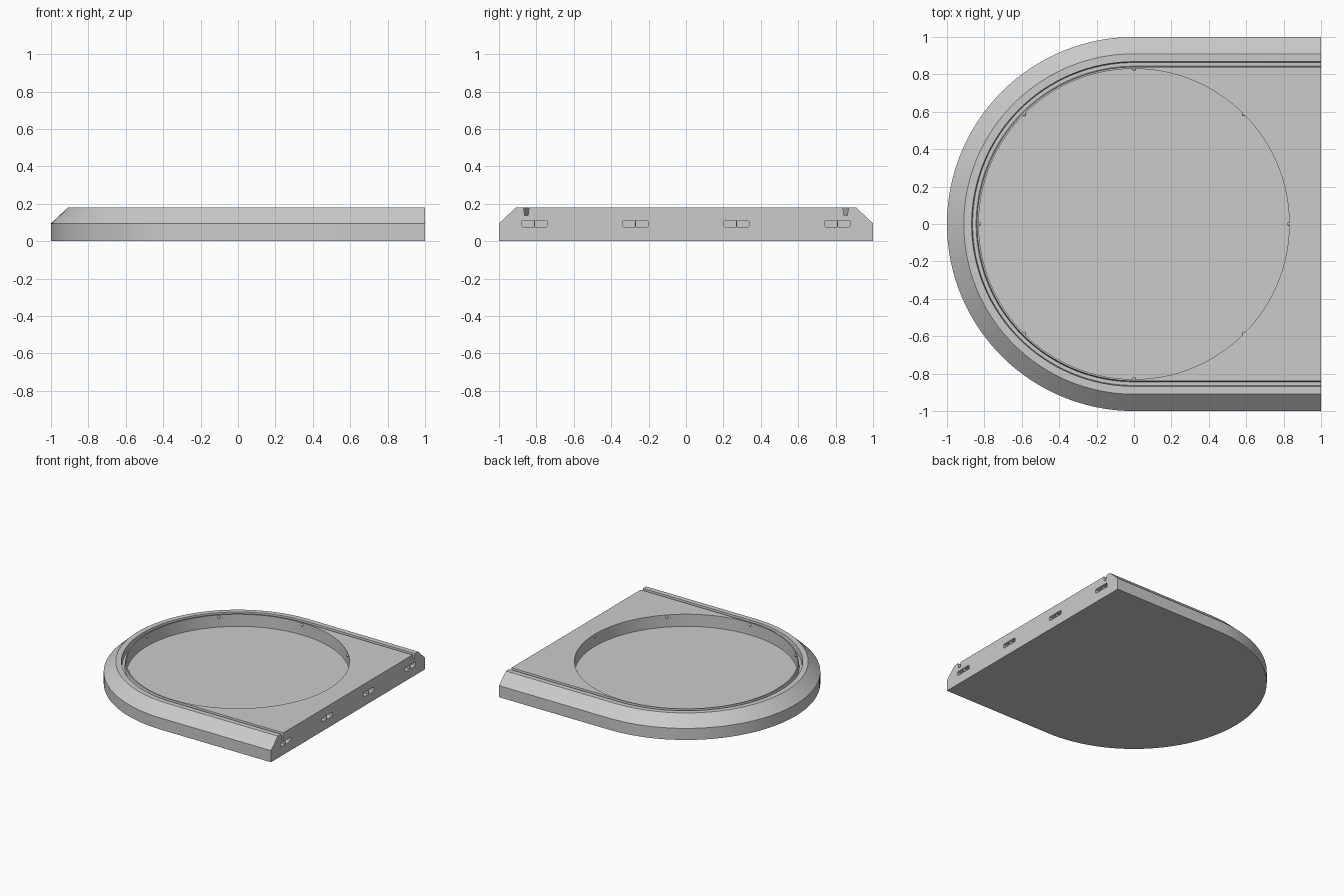
import bpy, bmesh, math
from mathutils import Matrix

cube = bpy.data.objects.get("Cube")
if cube:
    bpy.data.objects.remove(cube)

HEIGHT, POCKET_R, FLOOR_Z = 0.18, 0.83, 0.08

grey = bpy.data.materials.new("plain grey")
grey.use_nodes = True
colour = (0.6, 0.6, 0.6, 1)
grey.diffuse_color = colour
grey.node_tree.nodes["Principled BSDF"].inputs["Base Color"].default_value = colour


def make_object(name, bm):
    bmesh.ops.recalc_face_normals(bm, faces=bm.faces)
    mesh = bpy.data.meshes.new(name)
    bm.to_mesh(mesh)
    bm.free()
    mesh.materials.append(grey)
    obj = bpy.data.objects.new(name, mesh)
    bpy.context.collection.objects.link(obj)
    return obj


def activate(obj):
    bpy.ops.object.select_all(action='DESELECT')
    obj.select_set(True)
    bpy.context.view_layer.objects.active = obj


def cut(obj, cutter):
    mod = obj.modifiers.new("cut", 'BOOLEAN')
    mod.operation = 'DIFFERENCE'
    mod.solver = 'EXACT'
    mod.object = cutter
    activate(obj)
    bpy.ops.object.modifier_apply(modifier=mod.name)
    bpy.data.objects.remove(cutter)


def box(bm, x, y, z, sx, sy, sz):
    bmesh.ops.create_cube(bm, size=1, matrix=Matrix.Translation((x, y, z))
                          @ Matrix.Diagonal((sx, sy, sz, 1)))


# Base: edge profile with bevel and groove, swept along a U-shaped path
profile = [(1, 0), (1, 0.095), (0.91, HEIGHT), (0.868, HEIGHT),
           (0.863, 0.137), (0.844, 0.137), (0.839, HEIGHT)]
STEPS = 64


def u_ring(bm, r, z):
    arc = [math.pi * (0.5 + i / STEPS) for i in range(STEPS + 1)]
    points = [(1, r)] + [(r * math.cos(a), r * math.sin(a)) for a in arc] + [(1, -r)]
    return [bm.verts.new((x, y, z)) for x, y in points]


bm = bmesh.new()
rings = [u_ring(bm, r, z) for r, z in profile]
for low, high in zip(rings, rings[1:]):
    for i in range(len(low) - 1):
        bm.faces.new((low[i], low[i + 1], high[i + 1], high[i]))
bm.faces.new(rings[0])
bm.faces.new(rings[-1])
bm.faces.new([r[0] for r in rings] + [r[-1] for r in reversed(rings)])
base = make_object("base", bm)

# Round pocket
bm = bmesh.new()
bmesh.ops.create_cone(bm, cap_ends=True, segments=128, radius1=POCKET_R,
                      radius2=POCKET_R, depth=0.4,
                      matrix=Matrix.Translation((0, 0, FLOOR_Z + 0.2)))
cut(base, make_object("pocket_cutter", bm))

# Connector slots in the straight edge
slot_ys = [-0.81, -0.27, 0.27, 0.81]
bm = bmesh.new()
for y in slot_ys:
    box(bm, 1, y, 0.093, 0.08, 0.135, 0.034)
uprights = [e for e in bm.edges
            if abs(e.verts[0].co.z - e.verts[1].co.z) < 0.001
            and abs(e.verts[0].co.y - e.verts[1].co.y) < 0.001]
bmesh.ops.bevel(bm, geom=uprights, offset=0.006, segments=2, affect='EDGES', profile=0.5)
cut(base, make_object("slot_cutter", bm))

activate(base)
bpy.ops.object.shade_smooth_by_angle(angle=math.radians(25))

# Thin dividers in the slots
bm = bmesh.new()
for y in slot_ys:
    box(bm, 0.978, y, 0.093, 0.04, 0.006, 0.034)
make_object("slot_dividers", bm)

# Small retaining nubs around the pocket rim
bm = bmesh.new()
for i in range(8):
    a = i * math.pi / 4
    bmesh.ops.create_uvsphere(bm, u_segments=12, v_segments=8, radius=0.011,
                              matrix=Matrix.Translation((POCKET_R * math.cos(a),
                                                         POCKET_R * math.sin(a), 0.162)))
nubs = make_object("pocket_nubs", bm)
activate(nubs)
bpy.ops.object.shade_smooth_by_angle(angle=math.radians(40))
